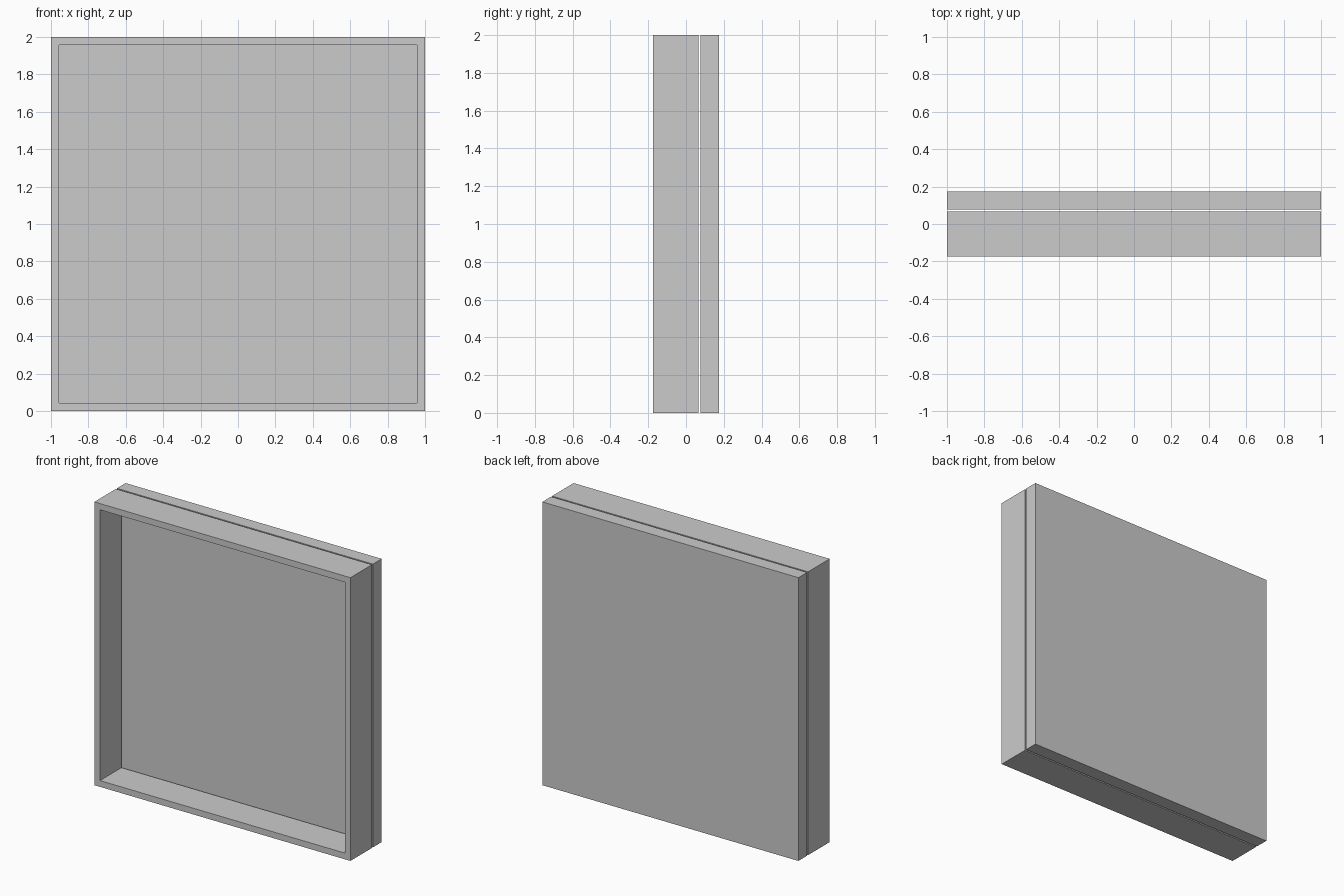
import bpy, bmesh

if "Cube" in bpy.data.objects:
    bpy.data.objects.remove(bpy.data.objects["Cube"])

HALF_DEPTH = 0.174
WALL = 0.044


def make_object(name, bm):
    bmesh.ops.recalc_face_normals(bm, faces=bm.faces)
    mesh = bpy.data.meshes.new(name)
    bm.to_mesh(mesh)
    bm.free()
    obj = bpy.data.objects.new(name, mesh)
    bpy.context.collection.objects.link(obj)
    return obj


def square_loop(bm, inset, y):
    a = 1 - inset
    return [bm.verts.new((x, y, z + 1))
            for x, z in ((-a, -a), (a, -a), (a, a), (-a, a))]


def bridge(bm, a, b):
    for i in range(4):
        j = (i + 1) % 4
        bm.faces.new((a[i], a[j], b[j], b[i]))


# Open square frame at the front
bm = bmesh.new()
loops = [square_loop(bm, inset, y) for inset, y in
         ((0, -HALF_DEPTH), (0, 0.066), (WALL, 0.066), (WALL, -HALF_DEPTH))]
for i in range(4):
    bridge(bm, loops[i], loops[(i + 1) % 4])
make_object("front_frame", bm)

# Solid panel behind it, separated by a narrow gap
bm = bmesh.new()
front, back = square_loop(bm, 0, 0.077), square_loop(bm, 0, HALF_DEPTH)
bridge(bm, front, back)
bm.faces.new(front)
bm.faces.new(back)
make_object("back_panel", bm)
